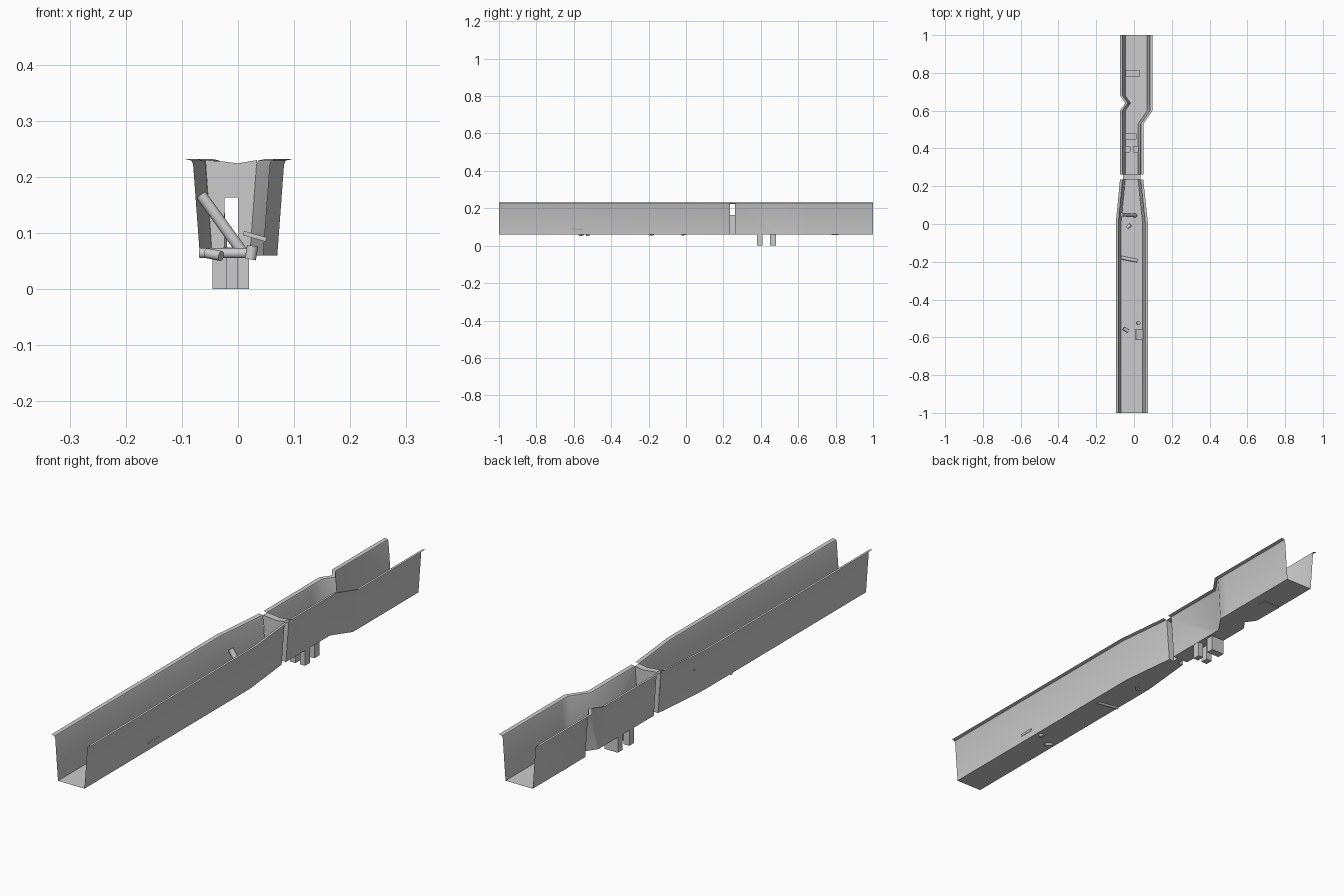
import bpy, bmesh, math
from mathutils import Vector, Matrix

cube = bpy.data.objects.get("Cube")
if cube:
    bpy.data.objects.remove(cube, do_unlink=True)

stone = bpy.data.materials.new("plain grey")
stone.use_nodes = True
GREY = (0.6, 0.6, 0.6, 1)
stone.diffuse_color = GREY
stone.node_tree.nodes["Principled BSDF"].inputs["Base Color"].default_value = GREY

FLOOR = 0.06
# wall profile: outward offset from the floor edge, height
WALL = [(0, FLOOR), (0.012, 0.222), (0.015, 0.229), (0.028, 0.232)]


def finish(bm, name):
    mesh = bpy.data.meshes.new(name)
    bm.to_mesh(mesh)
    bm.free()
    mesh.materials.append(stone)
    mesh.shade_smooth()
    mesh.set_sharp_from_angle(angle=math.radians(45))
    obj = bpy.data.objects.new(name, mesh)
    bpy.context.collection.objects.link(obj)
    return obj


def channel(name, stations, pits=()):
    """Open trough swept through stations of (y, left floor edge, right floor edge)."""
    bm = bmesh.new()
    rows = []
    for y, x0, x1 in stations:
        section = [(x0 - d, z) for d, z in reversed(WALL)]
        section += [(x1 + d, z) for d, z in WALL]
        rows.append([bm.verts.new((x, y, z)) for x, z in section])
    for a, b in zip(rows, rows[1:]):
        for i in range(len(a) - 1):
            bm.faces.new((a[i], a[i + 1], b[i + 1], b[i]))

    def floor_faces():
        return [f for f in bm.faces if all(abs(v.co.z - FLOOR) < 1e-5 for v in f.verts)]

    # square pits sunk from the floor to the ground
    for x0, x1, y0, y1 in pits:
        for co, no in (((x0, 0, 0), (1, 0, 0)), ((x1, 0, 0), (1, 0, 0)),
                       ((0, y0, 0), (0, 1, 0)), ((0, y1, 0), (0, 1, 0))):
            faces = floor_faces()
            geom = set(faces)
            for f in faces:
                geom.update(f.edges)
                geom.update(f.verts)
            bmesh.ops.bisect_plane(bm, geom=list(geom), plane_co=co, plane_no=no, dist=1e-5)
        inside = []
        for f in floor_faces():
            c = f.calc_center_median()
            if x0 < c.x < x1 and y0 < c.y < y1:
                inside.append(f)
        out = bmesh.ops.extrude_face_region(bm, geom=inside)["geom"]
        for v in out:
            if isinstance(v, bmesh.types.BMVert):
                v.co.z = 0
        old = [f for f in inside if f.is_valid]
        if old:
            bmesh.ops.delete(bm, geom=old, context="FACES_ONLY")
    return finish(bm, name)


def box(name, centre, size, tilt=0):
    bm = bmesh.new()
    m = Matrix.Translation(centre) @ Matrix.Rotation(tilt, 4, "Y") @ Matrix.Diagonal((*size, 1))
    bmesh.ops.create_cube(bm, size=1, matrix=m)
    return finish(bm, name)


def pipe(name, start, end, radius):
    a, b = Vector(start), Vector(end)
    d = b - a
    bm = bmesh.new()
    m = Matrix.Translation((a + b) / 2) @ d.to_track_quat("Z", "Y").to_matrix().to_4x4()
    bmesh.ops.create_cone(bm, cap_ends=True, segments=16, radius1=radius,
                          radius2=radius, depth=d.length, matrix=m)
    return finish(bm, name)


# the two channel halves
GATE0, GATE1 = 0.236, 0.262
LEFT, RIGHT = -0.046, 0.021
channel("front_channel", [(-1, -0.068, 0.045), (0.01, -0.068, 0.045), (GATE0, LEFT, RIGHT)])
channel("rear_channel",
        [(GATE1, LEFT, RIGHT), (0.53, LEFT, RIGHT), (0.6, LEFT, 0.07),
         (0.64, LEFT + 0.028, 0.07), (0.68, LEFT, 0.07), (1, LEFT, 0.07)],
        [(-0.045, -0.02, 0.38, 0.41), (-0.002, 0.02, 0.38, 0.41),
         (-0.045, 0.011, 0.45, 0.48)])

# gateway: two end walls with a doorway, joined by a passage and a top cap
DOOR0, DOOR1, HEAD = -0.024, 0.0, 0.163
gate = bmesh.new()
outline = [(LEFT, FLOOR), (LEFT - 0.012, 0.23), (DOOR0, 0.227), (DOOR1, 0.224),
           (RIGHT + 0.013, 0.23), (RIGHT, FLOOR),
           (DOOR1, FLOOR), (DOOR1, HEAD), (DOOR0, HEAD), (DOOR0, FLOOR)]
ends = [[gate.verts.new((x, y, z)) for x, z in outline] for y in (GATE0, GATE1)]
for v in ends:
    gate.faces.new((v[0], v[1], v[2], v[8], v[9]))
    gate.faces.new((v[2], v[3], v[7], v[8]))
    gate.faces.new((v[3], v[4], v[5], v[6], v[7]))
near, far = ends
for i, j in ((1, 2), (2, 3), (3, 4), (6, 7), (7, 8), (8, 9), (9, 6)):
    gate.faces.new((near[i], near[j], far[j], far[i]))
bmesh.ops.recalc_face_normals(gate, faces=gate.faces)
finish(gate, "gateway")

# loose pipes and blocks lying in the channel
pipe("leaning_pipe", (-0.066, 0.05, 0.168), (0.008, 0.045, 0.066), 0.01)
pipe("lying_pipe", (-0.068, -0.178, 0.064), (0.018, -0.195, 0.064), 0.009)
pipe("short_pipe_middle", (-0.036, -0.02, 0.063), (-0.018, -0.004, 0.066), 0.009)
pipe("short_pipe_front", (-0.056, -0.552, 0.064), (-0.03, -0.568, 0.059), 0.009)
pipe("pipe_stub", (0.022, -0.525, 0.053), (0.026, -0.525, 0.077), 0.01)
box("tilted_slab", (0.03, -0.585, 0.094), (0.042, 0.06, 0.008), math.radians(16))
box("low_block", (-0.008, 0.797, 0.066), (0.074, 0.036, 0.016))
